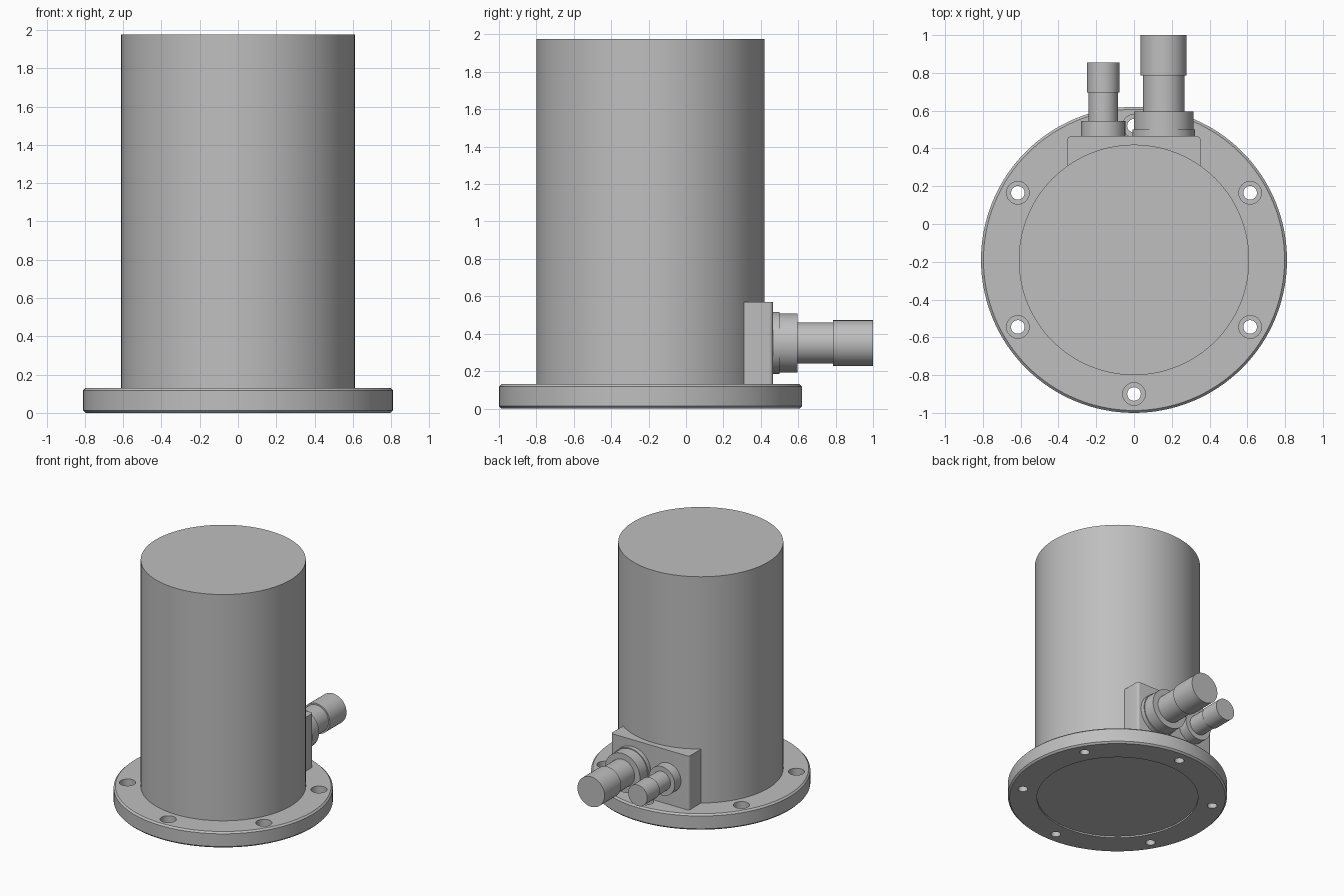
import bpy, bmesh, math
from mathutils import Matrix, Vector

cube = bpy.data.objects.get("Cube")
if cube:
    bpy.data.objects.remove(cube, do_unlink=True)

AXIS_Y = -0.19        # centre line of the housing
FLANGE_TOP = 0.13
HOLE_CIRCLE = 0.71
PORT_Z = 0.35

grey = bpy.data.materials.new("machined_grey")
grey.use_nodes = True
colour = (0.52, 0.52, 0.52, 1)
grey.diffuse_color = colour
grey.node_tree.nodes["Principled BSDF"].inputs["Base Color"].default_value = colour


def finish(name, bm):
    bmesh.ops.recalc_face_normals(bm, faces=bm.faces)
    mesh = bpy.data.meshes.new(name)
    bm.to_mesh(mesh)
    bm.free()
    mesh.materials.append(grey)
    obj = bpy.data.objects.new(name, mesh)
    bpy.context.collection.objects.link(obj)
    return obj


def lathe(name, profile, matrix, segments=96):
    """Revolve (radius, height) points about z, capping both ends."""
    bm = bmesh.new()
    rings = []
    for radius, height in profile:
        ring = []
        for i in range(segments):
            a = math.tau * i / segments
            ring.append(bm.verts.new((radius * math.cos(a), radius * math.sin(a), height)))
        rings.append(ring)
    for low, high in zip(rings, rings[1:]):
        for i in range(segments):
            j = (i + 1) % segments
            bm.faces.new((low[i], low[j], high[j], high[i]))
    bm.faces.new(rings[0][::-1])
    bm.faces.new(rings[-1])
    bm.transform(matrix)
    return finish(name, bm)


def smooth(obj):
    bpy.ops.object.select_all(action='DESELECT')
    obj.select_set(True)
    bpy.context.view_layer.objects.active = obj
    bpy.ops.object.shade_smooth_by_angle(angle=math.radians(30))


def cut(obj, cutter):
    cutter.hide_render = True
    mod = obj.modifiers.new("cut", 'BOOLEAN')
    mod.operation = 'DIFFERENCE'
    mod.solver = 'EXACT'
    mod.object = cutter
    bpy.context.view_layer.objects.active = obj
    bpy.ops.object.modifier_apply(modifier=mod.name)
    bpy.data.objects.remove(cutter, do_unlink=True)


base = Matrix.Translation((0, AXIS_Y, 0))

# Base flange with chamfered rims and a shallow recess underneath
flange = lathe("base_flange", [
    (0.595, 0.012), (0.595, 0), (0.797, 0), (0.81, 0.013),
    (0.81, FLANGE_TOP - 0.013), (0.797, FLANGE_TOP), (0.6, FLANGE_TOP)], base, 128)

# Six counterbored bolt holes
for i in range(6):
    a = math.radians(30 + 60 * i)
    spot = base @ Matrix.Translation((HOLE_CIRCLE * math.cos(a), HOLE_CIRCLE * math.sin(a), 0))
    cut(flange, lathe("bolt_hole_cutter", [
        (0.036, -0.1), (0.036, 0.055), (0.06, 0.055), (0.06, 0.2)], spot, 32))
smooth(flange)

# Cylindrical housing
smooth(lathe("housing", [(0.61, FLANGE_TOP - 0.02), (0.61, 1.975)], base, 128))

# Connector block, with its outer upright edges rounded
bm = bmesh.new()
bmesh.ops.create_cube(bm, size=1)
bm.transform(Matrix.Translation((0, 0.3875, 0.345)) @ Matrix.Diagonal((0.704, 0.155, 0.45, 1)))
edges = [e for e in bm.edges
         if abs(e.verts[0].co.z - e.verts[1].co.z) > 0.1 and e.verts[0].co.y > 0.4]
bmesh.ops.bevel(bm, geom=edges, offset=0.02, segments=4, profile=0.5, affect='EDGES')
block = finish("connector_block", bm)
cut(block, lathe("block_cutter", [(0.6, -0.1), (0.6, 1)], base, 128))
smooth(block)


def connector(name, x, profile):
    turn = Matrix.Translation((x, 0, PORT_Z)) @ Matrix.Rotation(-math.pi / 2, 4, 'X')
    smooth(lathe(name, profile, turn, 64))


# Large and small connectors: collar, neck and barrel
connector("large_connector", 0.157, [
    (0.165, 0.46), (0.165, 0.5), (0.158, 0.5), (0.158, 0.595), (0.11, 0.595),
    (0.11, 0.785), (0.122, 0.785), (0.122, 1.0)])
connector("small_connector", -0.163, [
    (0.117, 0.46), (0.117, 0.545), (0.078, 0.545),
    (0.078, 0.695), (0.086, 0.695), (0.086, 0.855)])
